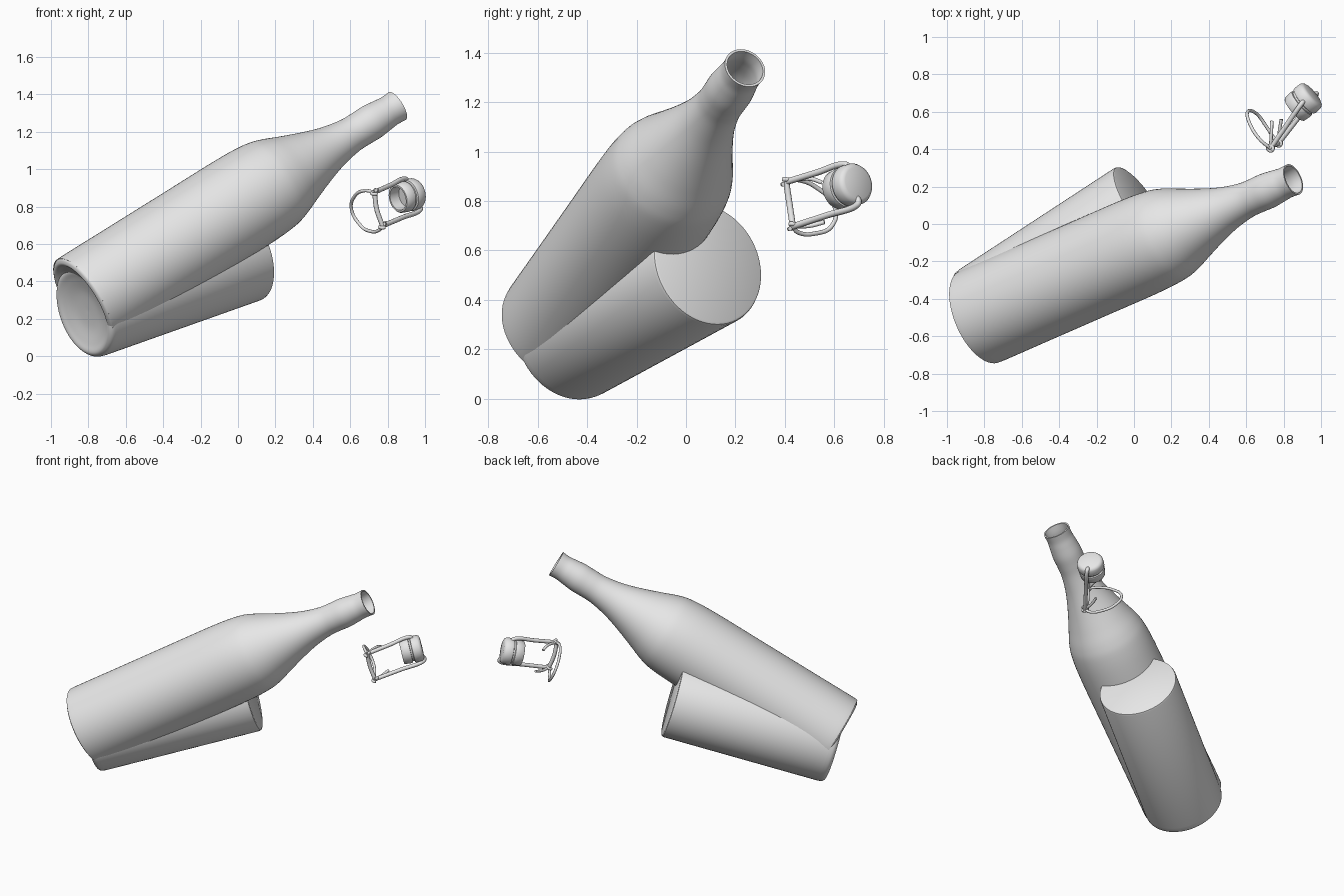
import bpy, bmesh, math
from mathutils import Vector

if "Cube" in bpy.data.objects:
    bpy.data.objects.remove(bpy.data.objects["Cube"])

grey = bpy.data.materials.new("plain_grey")
grey.use_nodes = True
grey.diffuse_color = (0.8, 0.8, 0.8, 1)
grey.node_tree.nodes["Principled BSDF"].inputs["Base Color"].default_value = (0.8, 0.8, 0.8, 1)


def finish(name, mesh):
    """Shade smooth with sharp creases and link."""
    mesh.polygons.foreach_set("use_smooth", [True] * len(mesh.polygons))
    mesh.set_sharp_from_angle(angle=math.radians(40))
    mesh.materials.clear()
    mesh.materials.append(grey)
    obj = bpy.data.objects.new(name, mesh)
    bpy.context.scene.collection.objects.link(obj)
    return obj


def smooth_profile(points, steps=5):
    """Catmull-Rom curve through (radius, height) points."""
    pts = [Vector(p) for p in points]
    pts = [pts[0]] + pts + [pts[-1]]
    out = []
    for a, b, c, d in zip(pts, pts[1:], pts[2:], pts[3:]):
        for i in range(steps):
            t = i / steps
            out.append(0.5 * (2 * b + (c - a) * t + (2 * a - 5 * b + 4 * c - d) * t ** 2
                              + (3 * b - a - 3 * c + d) * t ** 3))
    return out + [pts[-1]]


def lathe(name, profile, origin, axis, sides=64):
    """Spin a closed profile, then stand it at origin along axis."""
    bm = bmesh.new()
    verts = [bm.verts.new((max(p[0], 0), 0, p[1])) for p in profile]
    edges = [bm.edges.new(pair) for pair in zip(verts, verts[1:])]
    bmesh.ops.spin(bm, geom=verts + edges, cent=(0, 0, 0), axis=(0, 0, 1),
                   angle=math.tau, steps=sides, use_duplicate=False)
    bmesh.ops.remove_doubles(bm, verts=bm.verts, dist=0.0005)
    bmesh.ops.recalc_face_normals(bm, faces=bm.faces)
    mesh = bpy.data.meshes.new(name)
    bm.to_mesh(mesh)
    bm.free()
    obj = finish(name, mesh)
    obj.location = origin
    obj.rotation_euler = Vector(axis).to_track_quat("Z", "Y").to_euler()
    return obj


def wire(name, points, radius):
    """Round wire bent smoothly through the points."""
    curve = bpy.data.curves.new(name, "CURVE")
    curve.dimensions = "3D"
    curve.bevel_depth = radius
    curve.bevel_resolution = 3
    curve.use_fill_caps = True
    spline = curve.splines.new("BEZIER")
    spline.bezier_points.add(len(points) - 1)
    for bp, co in zip(spline.bezier_points, points):
        bp.co = co
        bp.handle_left_type = bp.handle_right_type = "AUTO"
    temp = bpy.data.objects.new(name + "_path", curve)
    mesh = bpy.data.meshes.new_from_object(temp)
    bpy.data.objects.remove(temp)
    return finish(name, mesh)


# Bottle: hollow shell with a pushed-in base
base = Vector((-0.837, -0.5, 0.286))
mouth = Vector((0.855, 0.24, 1.34))
punt = [(0, 0.06), (0.1, 0.055), (0.19, 0.025), (0.23, 0.002), (0.25, 0.004), (0.262, 0.015), (0.267, 0.04)]
body = [(0.267, 0.3), (0.267, 0.7), (0.267, 1.08), (0.258, 1.25), (0.238, 1.34),
        (0.2, 1.44), (0.163, 1.54), (0.13, 1.64), (0.11, 1.72), (0.096, 1.81),
        (0.095, 1.88), (0.096, 1.95), (0.089, 2.02), (0.084, 2.07), (0.087, 2.122)]
outer = smooth_profile(punt + body)
inner = [(r - 0.01, h) for r, h in reversed(smooth_profile(body))]
lathe("bottle", outer + inner + [(0.257, 0.1), (0, 0.1)], base, mouth - base)

# Liquid: tapered-edge cylinder lying at a tilt through the bottle
low = Vector((-0.83, -0.482, 0.235))
high = Vector((0.045, 0.09, 0.545))
length = (high - low).length
liquid = smooth_profile([(0, 0.035), (0.1, 0.03), (0.18, 0.012), (0.22, 0), (0.24, 0.004), (0.253, 0.02), (0.257, 0.05)])
liquid += [(0.257, length - 0.015), (0.253, length - 0.004), (0.245, length), (0, length)]
lathe("liquid", liquid, low, high - low)

# Stopper: domed head, grooved waist and hollow collar
stopper_axis = Vector((0.75, 0.63, 0.22)).normalized()
stopper_base = Vector((0.855, 0.61, 0.843))
lathe("stopper", [(0, 0.06), (0.06, 0.06), (0.064, 0), (0.074, 0), (0.08, 0.006),
                  (0.084, 0.05), (0.082, 0.058), (0.074, 0.06), (0.074, 0.07),
                  (0.084, 0.073), (0.087, 0.082), (0.085, 0.118), (0.078, 0.13),
                  (0.065, 0.136), (0, 0.138)], stopper_base, stopper_axis, 48)

# Bail: two legs joined by a crossbar, ends turned into the head
head = stopper_base + stopper_axis * 0.1
top_pivot, low_pivot = Vector((0.9, 0.65, 0.952)), Vector((0.982, 0.7, 0.785))
top_eye, low_eye = Vector((0.73, 0.405, 0.877)), Vector((0.773, 0.432, 0.697))
for name, pivot, eye in (("upper", top_pivot, top_eye), ("lower", low_pivot, low_eye)):
    wire(name + "_bail_leg", [eye, eye.lerp(pivot, 0.5), eye.lerp(pivot, 0.95),
                              pivot.lerp(head, 0.12), pivot.lerp(head, 0.35)], 0.013)
wire("crossbar", [top_eye, top_eye.lerp(low_eye, 0.5) + Vector((-0.01, 0, 0)), low_eye], 0.013)

# Neck ring: thin open loop between the two eyes
wire("neck_ring", [top_eye, (0.675, 0.45, 0.885), (0.622, 0.53, 0.853), (0.608, 0.6, 0.78),
                   (0.655, 0.59, 0.7), (0.705, 0.525, 0.669), (0.755, 0.45, 0.675), low_eye], 0.009)

# Eyes and short hooks where the wires meet
for name, eye, bend, tip in (("upper", top_eye, (0.735, 0.5, 0.89), (0.737, 0.55, 0.875)),
                             ("lower", low_eye, (0.778, 0.5, 0.7), (0.788, 0.56, 0.715))):
    wire(name + "_hook", [eye, bend, tip], 0.009)
    across = (low_eye - top_eye).normalized()
    side = across.cross(stopper_axis).normalized()
    ahead = side.cross(across)
    loop = [eye + 0.016 * (math.cos(a) * side + math.sin(a) * ahead) + across * (a / math.tau - 0.5) * 0.02
            for a in [i * math.tau / 8 for i in range(9)]]
    wire(name + "_eye", loop, 0.009)
